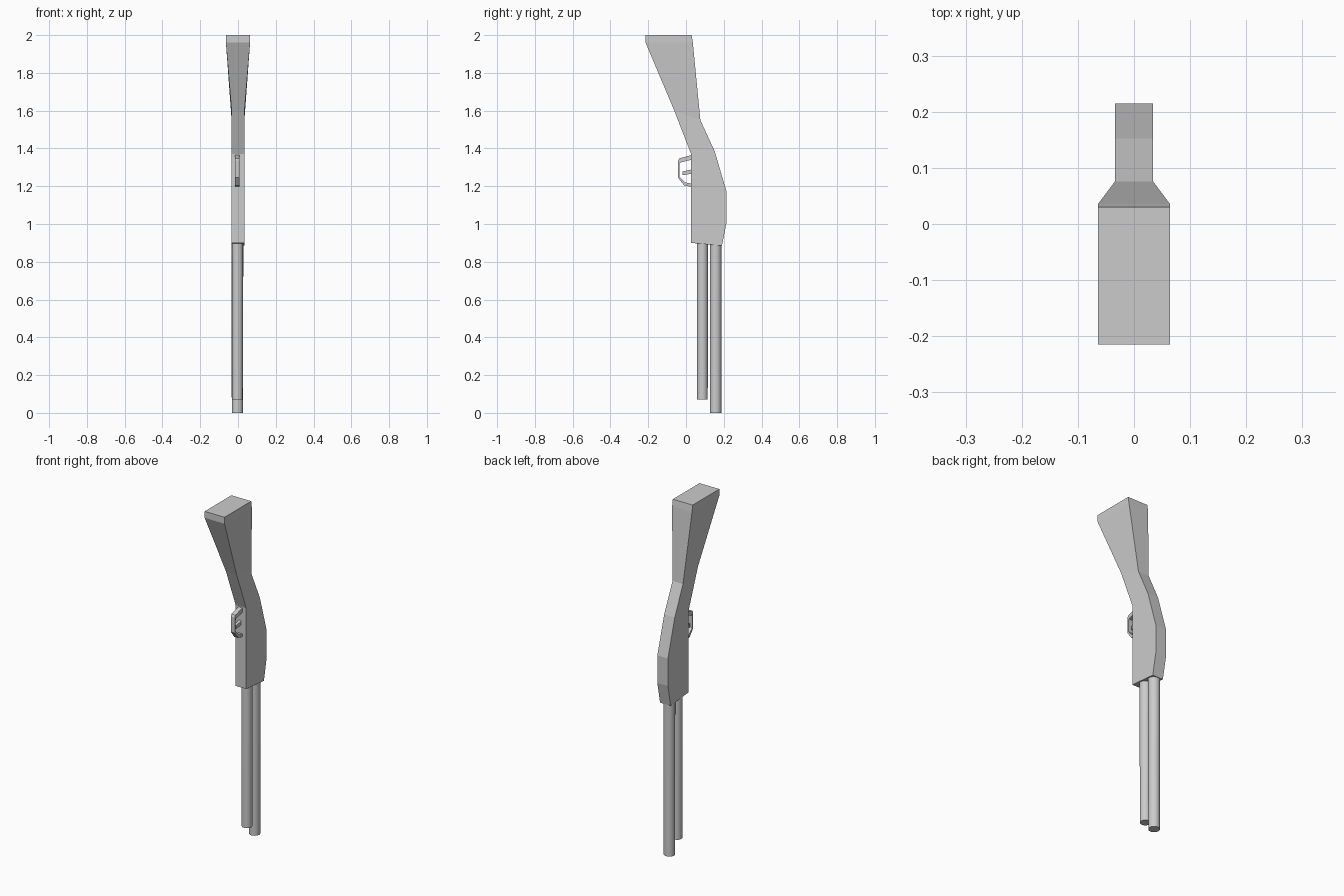
import bpy, bmesh
from mathutils import Vector

if "Cube" in bpy.data.objects:
    bpy.data.objects.remove(bpy.data.objects["Cube"])


def finish(name, bm):
    bmesh.ops.recalc_face_normals(bm, faces=bm.faces)
    mesh = bpy.data.meshes.new(name)
    bm.to_mesh(mesh)
    bm.free()
    obj = bpy.data.objects.new(name, mesh)
    bpy.context.collection.objects.link(obj)
    return obj


def loft(name, stations, x=0.0):
    """Rectangular loft: each station is (y1, z1, y2, z2, half_width)."""
    bm = bmesh.new()
    rings = []
    for y1, z1, y2, z2, w in stations:
        corners = [(x - w, y1, z1), (x + w, y1, z1), (x + w, y2, z2), (x - w, y2, z2)]
        rings.append([bm.verts.new(c) for c in corners])
    for a, b in zip(rings, rings[1:]):
        for i in range(4):
            j = (i + 1) % 4
            bm.faces.new((a[i], a[j], b[j], b[i]))
    bm.faces.new(rings[0])
    bm.faces.new(rings[-1])
    return finish(name, bm)


def barrel(name, y, z0, z1, r0, r1):
    bpy.ops.mesh.primitive_cone_add(vertices=20, radius1=r0, radius2=r1,
                                    depth=z1 - z0, location=(-0.003, y, (z0 + z1) / 2))
    obj = bpy.context.object
    obj.name = name
    bpy.ops.object.shade_smooth_by_angle()
    return obj


# Butt, grip and receiver in one faceted body
loft("stock_and_receiver", [
    (-0.215, 2.00, 0.030, 2.00, 0.064),
    (-0.215, 1.962, 0.036, 1.962, 0.064),
    (-0.062, 1.60, 0.076, 1.55, 0.034),
    (0.027, 1.37, 0.152, 1.385, 0.034),
    (0.027, 1.17, 0.215, 1.17, 0.034),
    (0.027, 1.01, 0.215, 1.01, 0.034),
    (0.027, 0.90, 0.190, 0.885, 0.034),
])

# Barrel and the shorter magazine tube beside it
barrel("main_barrel", 0.157, 0.0, 0.91, 0.030, 0.031)
barrel("magazine_tube", 0.087, 0.07, 0.91, 0.028, 0.030)

# Trigger guard strip
loft("trigger_guard", [
    (0.035, 1.367, 0.035, 1.342, 0.013),
    (-0.036, 1.347, -0.030, 1.325, 0.013),
    (-0.042, 1.335, -0.034, 1.318, 0.013),
    (-0.042, 1.245, -0.034, 1.250, 0.013),
    (-0.010, 1.204, -0.004, 1.220, 0.013),
    (0.035, 1.196, 0.035, 1.213, 0.013),
], x=-0.004)

# Trigger
loft("trigger", [
    (0.035, 1.290, 0.035, 1.268, 0.008),
    (0.005, 1.283, 0.005, 1.262, 0.008),
    (-0.018, 1.278, -0.018, 1.258, 0.008),
], x=-0.006)
